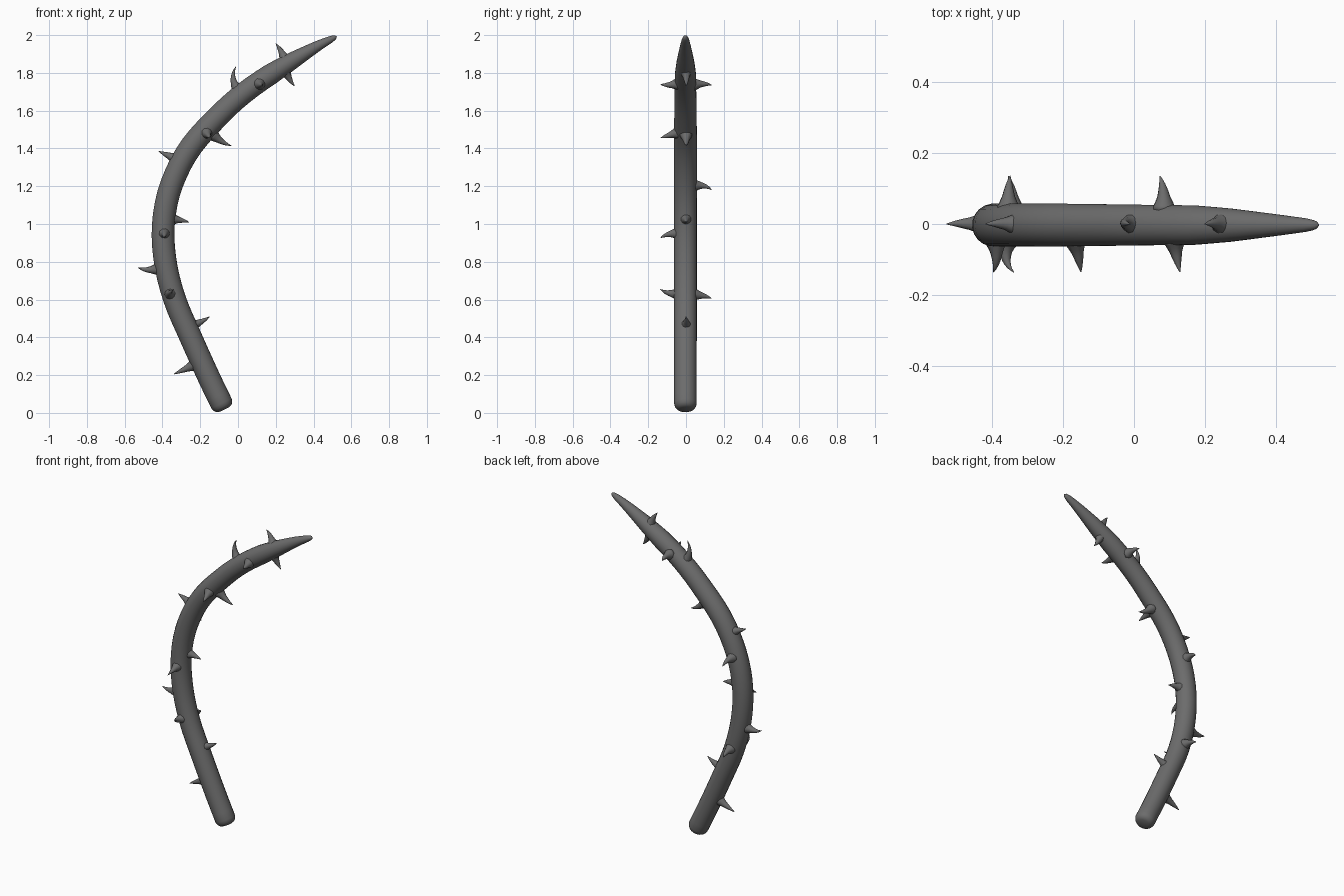
import bpy, bmesh, math
from mathutils import Vector

cube = bpy.data.objects.get("Cube")
if cube:
    bpy.data.objects.remove(cube, do_unlink=True)

bark = bpy.data.materials.new("dark_grey_bark")
bark.use_nodes = True
GREY = (0.15, 0.15, 0.15, 1)
bark.diffuse_color = GREY
bark.node_tree.nodes["Principled BSDF"].inputs["Base Color"].default_value = GREY


def lerp_table(table, x):
    """Piecewise-linear lookup in a list of (x, value) pairs."""
    for (x0, v0), (x1, v1) in zip(table, table[1:]):
        if x <= x1:
            return v0 + (v1 - v0) * max(0, x - x0) / (x1 - x0)
    return table[-1][1]


def loft(name, centres, radii, sides):
    """Skin round rings along a path and close both ends."""
    bm = bmesh.new()
    rings = []
    last = len(centres) - 1
    axis = None
    for i, (c, r) in enumerate(zip(centres, radii)):
        tangent = (centres[min(i + 1, last)] - centres[max(i - 1, 0)]).normalized()
        if axis is None:
            axis = tangent.orthogonal()
        axis = (axis - tangent * axis.dot(tangent)).normalized()
        other = tangent.cross(axis)
        angles = [math.tau * k / sides for k in range(sides)]
        rings.append([bm.verts.new(c + r * (axis * math.cos(a) + other * math.sin(a)))
                      for a in angles])
    for a, b in zip(rings, rings[1:]):
        for k in range(sides):
            n = (k + 1) % sides
            bm.faces.new((a[k], a[n], b[n], b[k]))
    bm.faces.new(rings[0][::-1])
    bm.faces.new(rings[-1])
    bmesh.ops.recalc_face_normals(bm, faces=bm.faces)
    mesh = bpy.data.meshes.new(name)
    bm.to_mesh(mesh)
    bm.free()
    mesh.materials.append(bark)
    mesh.shade_smooth()
    obj = bpy.data.objects.new(name, mesh)
    bpy.context.collection.objects.link(obj)
    return obj


# Centre line of the stem (x, z), smoothed into a dense path
knots = [(-.072, .018), (-.155, .19), (-.25, .4), (-.335, .6), (-.385, .8), (-.395, 1),
         (-.355, 1.2), (-.255, 1.4), (-.095, 1.58), (.04, 1.7), (.2, 1.81), (.4, 1.93),
         (.522, 1.993)]
pts = [Vector((x, -.003, z)) for x, z in knots]
pts = [2 * pts[0] - pts[1]] + pts + [2 * pts[-1] - pts[-2]]
path = []
for p0, p1, p2, p3 in zip(pts, pts[1:], pts[2:], pts[3:]):
    for j in range(20):
        t = j / 20
        path.append(.5 * (2 * p1 + (p2 - p0) * t + (2 * p0 - 5 * p1 + 4 * p2 - p3) * t * t
                          + (3 * p1 - p0 - 3 * p2 + p3) * t ** 3))
path.append(pts[-2])
lengths = [0]
for a, b in zip(path, path[1:]):
    lengths.append(lengths[-1] + (b - a).length)
total = lengths[-1]


def at_length(s):
    return lerp_table(list(zip(lengths, path)), s)


# Stem: blunt rounded butt, even body, tapered tip
stops = [0, .006, .018, .035] + [.08 + (total - .2) * i / 40 for i in range(41)]
stops += [total - d for d in (.08, .04, .02, .008, .002, 0)]
profile = [(0, .03), (.006, .045), (.018, .055), (.035, .06), (total - .9, .061),
           (total - .4, .056), (total - .28, .047), (total - .12, .029),
           (total - .03, .018), (total - .008, .011), (total, .002)]
loft("stem", [at_length(s) for s in stops], [lerp_table(profile, s) for s in stops], 20)


def thorn(name, base, tip):
    """Hooked thorn that leaves the stem squarely and bends to its tip."""
    base, tip = Vector(base), Vector(tip)
    core = min(path, key=lambda p: (p - base).length)
    normal = (base - core).normalized()
    bend = base + normal * .6 * (tip - base).length
    root = base - normal * .015
    flare = [(0, .036), (.15, .027), (.3, .019), (.6, .011), (1, .001)]
    steps = [i / 9 for i in range(10)]
    centres = [root * (1 - t) ** 2 + bend * 2 * t * (1 - t) + tip * t * t for t in steps]
    loft(name, centres, [lerp_table(flare, t) for t in steps], 10)


# Thorns in the plane of the bend: base x, z then tip x, z
edge_thorns = [(-.24, .25, -.34, .205), (-.235, .465, -.15, .51), (-.435, .76, -.53, .77),
               (-.34, 1.025, -.26, 1.01), (-.34, 1.35, -.42, 1.385), (-.125, 1.465, -.035, 1.415),
               (-.005, 1.715, -.01, 1.835), (.245, 1.88, .2, 1.955), (.255, 1.8, .3, 1.73)]
for i, (bx, bz, tx, tz) in enumerate(edge_thorns):
    thorn(f"edge_thorn_{i + 1}", (bx, 0, bz), (tx, 0, tz))

# Thorns on the front (-1) and back (+1): side, base x, z then tip x, z
side_thorns = [(-1, -.36, .63, -.34, .655), (-1, -.39, .95, -.397, .925),
               (-1, -.165, 1.48, -.15, 1.455), (-1, .115, 1.74, .13, 1.74),
               (1, -.345, .625, -.355, .605), (1, -.355, 1.205, -.35, 1.18),
               (1, .085, 1.74, .073, 1.735)]
for i, (side, bx, bz, tx, tz) in enumerate(side_thorns):
    thorn(f"side_thorn_{i + 1}", (bx, side * .055, bz), (tx, side * .136, tz))
